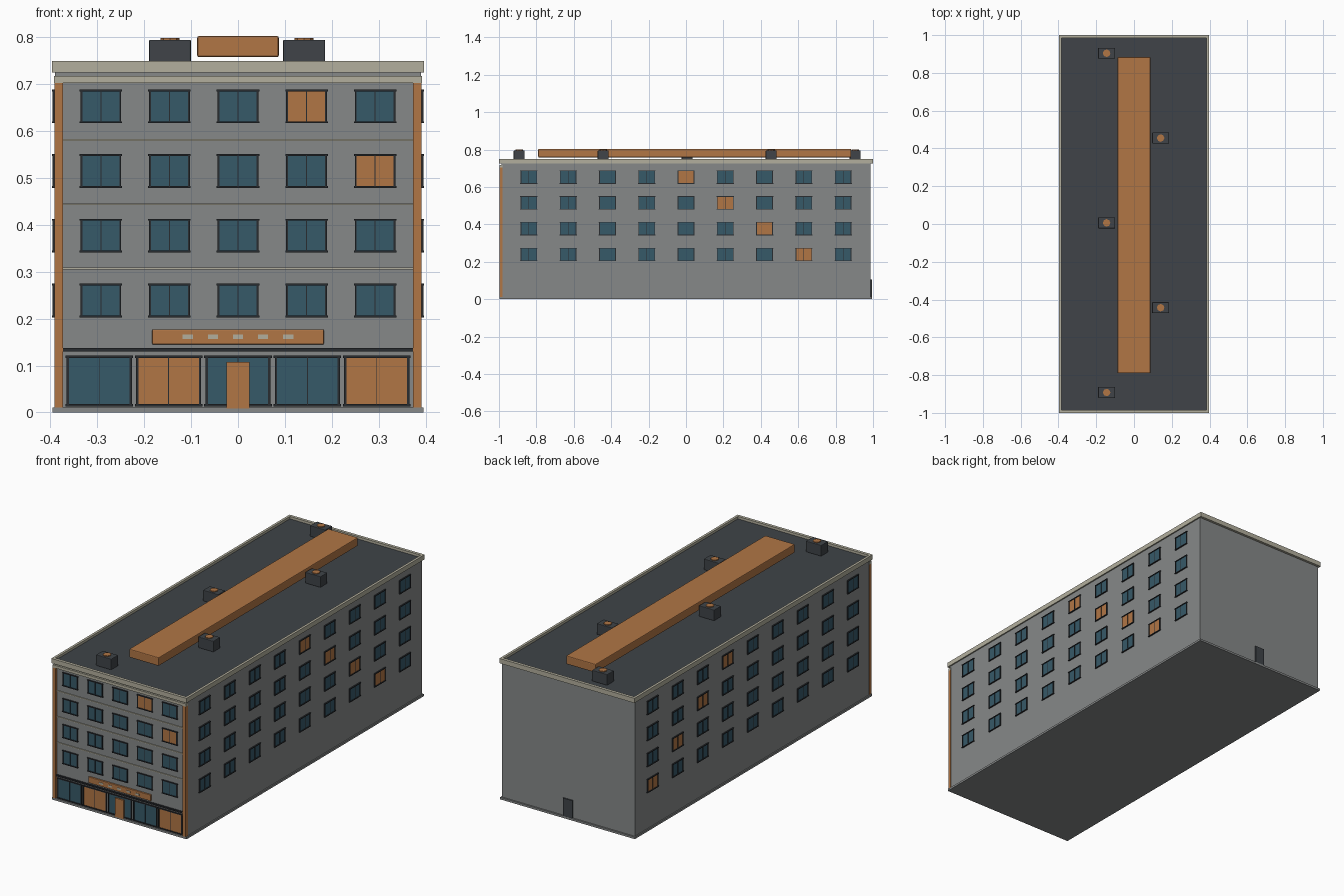
import bpy
import bmesh
from math import radians
from mathutils import Matrix, Vector

if "Cube" in bpy.data.objects:
    bpy.data.objects.remove(bpy.data.objects["Cube"])


def material(name, rgb):
    m = bpy.data.materials.new(name)
    m.use_nodes = True
    m.diffuse_color = (*rgb, 1)
    m.node_tree.nodes["Principled BSDF"].inputs["Base Color"].default_value = (*rgb, 1)
    return m


WALL, ROOF, GLASS, ORANGE, TRIM, FRAME = range(6)
MATERIALS = [
    material("grey wall", (0.24, 0.25, 0.25)),
    material("dark roof", (0.05, 0.057, 0.065)),
    material("blue glass", (0.037, 0.1, 0.14)),
    material("warm orange", (0.44, 0.18, 0.06)),
    material("beige trim", (0.45, 0.43, 0.34)),
    material("black frame", (0.022, 0.025, 0.03)),
]

# Half sizes of the walls, height of the roof deck
HX, HY, DECK = 0.39, 0.987, 0.737


def add_box(bm, x, y, z, mat, place=Matrix()):
    """Box between the (low, high) pairs x, y, z."""
    size = Vector((x[1] - x[0], y[1] - y[0], z[1] - z[0]))
    mid = Vector((x[0] + x[1], y[0] + y[1], z[0] + z[1])) / 2
    verts = bmesh.ops.create_cube(
        bm, size=1, matrix=place @ Matrix.Translation(mid) @ Matrix.Diagonal((*size, 1)))["verts"]
    for face in {f for v in verts for f in v.link_faces}:
        face.material_index = mat


def finish(name, bm, bevel=0):
    mesh = bpy.data.meshes.new(name)
    bm.to_mesh(mesh)
    bm.free()
    for m in MATERIALS:
        mesh.materials.append(m)
    obj = bpy.data.objects.new(name, mesh)
    bpy.context.collection.objects.link(obj)
    if bevel:
        mod = obj.modifiers.new("soft edges", "BEVEL")
        mod.width, mod.segments = bevel, 2
    return obj


def block(name, x, y, z, mat, bevel=0):
    bm = bmesh.new()
    add_box(bm, x, y, z, mat)
    return finish(name, bm, bevel)


def add_window(bm, place, u, z, w, h, lit, bar=0.004):
    """Two-pane window, facing -y before it is placed."""
    l, r, b, t = u - w / 2, u + w / 2, z - h / 2, z + h / 2
    add_box(bm, (l, r), (-0.003, 0.002), (b, t), ORANGE if lit else GLASS, place)
    for x in (l, r):
        add_box(bm, (x - bar / 2, x + bar / 2), (-0.006, 0.002), (b, t), FRAME, place)
    add_box(bm, (u - 0.001, u + 0.001), (-0.005, 0.002), (b, t), FRAME, place)
    for zz in (b, t):
        add_box(bm, (l - bar, r + bar), (-0.007, 0.002), (zz - bar / 2, zz + bar / 2), FRAME, place)


# Main body, with the roof deck as its top face
body = block("building_body", (-HX, HX), (-HY, HY), (0, DECK), WALL)
for p in body.data.polygons:
    if p.normal.z > 0.5:
        p.material_index = ROOF
block("plinth", (-0.396, 0.396), (-0.997, 0.995), (0, 0.011), WALL)

# Parapet ring and front cornice
bm = bmesh.new()
for s in (-1, 1):
    add_box(bm, sorted((s * 0.384, s * 0.397)), (-1, 1), (0.725, 0.75), TRIM)
    add_box(bm, (-0.384, 0.384), sorted((s * 0.984, s)), (0.725, 0.75), TRIM)
finish("parapet", bm)
block("front_cornice", (-0.392, 0.392), (-0.998, -0.98), (0.703, 0.718), TRIM)

# Corner pilasters
for s, side in ((1, "left"), (-1, "right")):
    block(side + "_pilaster", sorted((s * 0.373, s * 0.391)), (-0.997, -0.98), (0.011, 0.703), ORANGE)

# Floor bands on the front
for i in range(3):
    z = 0.307 + i * 0.137
    block("floor_band", (-0.373, 0.373), (-0.992, -0.98), (z - 0.002, z + 0.002), TRIM)
block("shop_band", (-0.373, 0.373), (-0.996, -0.98), (0.13, 0.137), FRAME)

# Upper windows, four floors
ROWS = [0.239 + i * 0.138 for i in range(4)]
FRONT = Matrix.Translation((0, -HY, 0))
bm = bmesh.new()
for r, z in enumerate(ROWS):
    for c in range(5):
        add_window(bm, FRONT, (c - 2) * 0.1463, z, 0.083, 0.068, (r, c) in ((3, 3), (2, 4)))
finish("front_windows", bm)

for name, sign, first_lit in (("left_windows", 1, 7), ("right_windows", -1, 8)):
    place = Matrix.Translation((sign * HX, 0, 0)) @ Matrix.Rotation(radians(90 * sign), 4, "Z")
    bm = bmesh.new()
    for r, z in enumerate(ROWS):
        for c in range(9):
            add_window(bm, place, sign * (c - 4) * 0.21, z, 0.085, 0.068, c == first_lit - r)
    finish(name, bm)

# Shop windows and doors
bm = bmesh.new()
for c in range(5):
    add_window(bm, FRONT, (c - 2) * 0.148, 0.067, 0.134, 0.104, c in (1, 4), 0.005)
finish("shop_windows", bm)
block("front_door", (-0.025, 0.025), (-0.998, -0.98), (0.008, 0.108), ORANGE)
block("back_door", (-0.028, 0.028), (0.98, 0.994), (0.011, 0.105), ROOF)

# Sign board with plain studs
block("sign_board", (-0.183, 0.183), (-0.996, -0.98), (0.145, 0.177), ORANGE, 0.002)
for i in range(-2, 3):
    x = i * 0.0535
    block("sign_stud", (x - 0.011, x + 0.011), (-0.998, -0.99), (0.157, 0.166), TRIM)

# Long roof panel
block("roof_panel", (-0.087, 0.087), (-0.79, 0.883), (0.758, 0.803), ORANGE, 0.004)

# Roof vents with fan caps
for i in range(5):
    x, y = (0.141 if i % 2 else -0.145), -0.892 + i * 0.449
    block("roof_vent", (x - 0.045, x + 0.045), (y - 0.029, y + 0.029), (DECK, 0.795), ROOF, 0.003)
    bm = bmesh.new()
    bmesh.ops.create_cone(bm, cap_ends=True, segments=8, radius1=0.02, radius2=0.02, depth=0.006,
                          matrix=Matrix.Translation((x, y, 0.796)))
    for f in bm.faces:
        f.material_index = ORANGE
    finish("vent_fan", bm)
